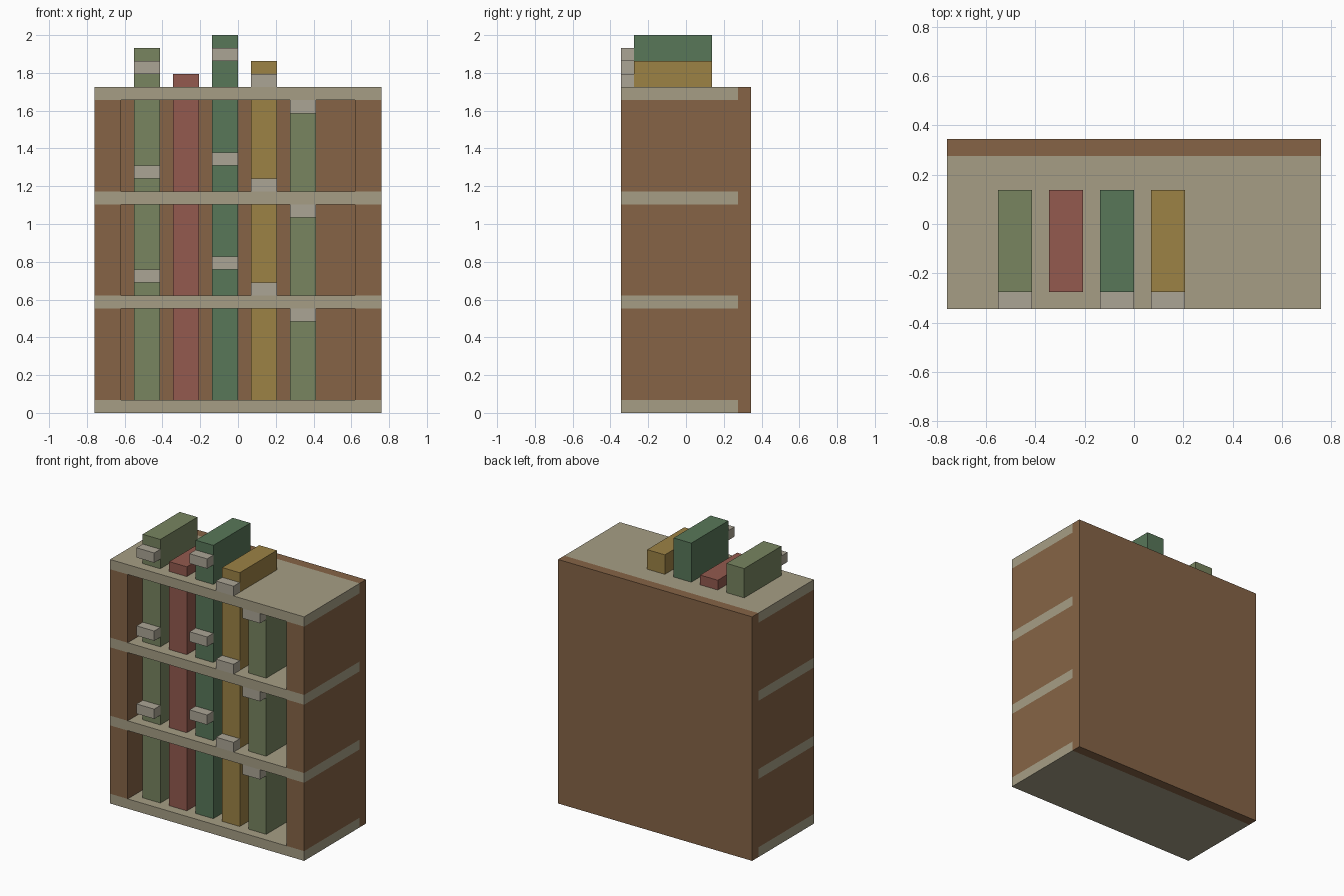
import bpy

if "Cube" in bpy.data.objects:
    bpy.data.objects.remove(bpy.data.objects["Cube"])

V = 2 / 29  # one block unit; the model is 29 units tall


def material(name, hex_rgb):
    def linear(c):
        return c / 12.92 if c <= 0.04045 else ((c + 0.055) / 1.055) ** 2.4
    mat = bpy.data.materials.new(name)
    rgb = [linear(((hex_rgb >> s) & 255) / 255) for s in (16, 8, 0)]
    mat.diffuse_color = (*rgb, 1)
    mat.use_nodes = True
    mat.node_tree.nodes["Principled BSDF"].inputs["Base Color"].default_value = mat.diffuse_color
    return mat


def box(name, x, y, z, mat):
    """Box from (min, max) ranges in block units."""
    ranges = (x, y, z)
    bpy.ops.mesh.primitive_cube_add(size=1, location=[(a + b) / 2 * V for a, b in ranges])
    obj = bpy.context.object
    obj.name = name
    obj.scale = [(b - a) * V for a, b in ranges]
    bpy.ops.object.transform_apply(location=False, rotation=False, scale=True)
    obj.data.materials.append(mat)


wood = material("wood", 0x866446)
shelf_tan = material("shelf_tan", 0xA69E85)
label_grey = material("label_grey", 0xABA595)
green = material("book_green", 0x788560)
red = material("book_red", 0x935A4E)
dark_green = material("book_dark_green", 0x587759)
gold = material("book_gold", 0x9C8245)

# Back panel and the four shelves
box("back_panel", (-11, 11), (4, 5), (0, 25), wood)
for i in range(4):
    box(f"shelf_{i}", (-11, 11), (-5, 4), (8 * i, 8 * i + 1), shelf_tan)

# Each book: left edge, height, material, has a label
books = [(-8, 11, green, True), (-5, 9, red, False), (-2, 12, dark_green, True),
         (1, 10, gold, True), (4, 8, green, True)]

for row in range(3):
    base = 8 * row + 1
    # Side panels between shelves
    for side, x in (("left", (-11, -9)), ("right", (9, 11))):
        box(f"{side}_side_{row}", x, (-5, 4), (base, base + 7), wood)
    # Tall books run up through the shelf above; only the top row pokes out
    for i, (x, height, mat, labelled) in enumerate(books):
        visible = height if row == 2 and height > 8 else 7.5
        box(f"book_{row}_{i}", (x, x + 2), (-4, 2), (base, base + visible), mat)
        if labelled:
            z = base + height - 2
            box(f"label_{row}_{i}", (x, x + 2), (-5, -4), (z, z + 1), label_grey)
